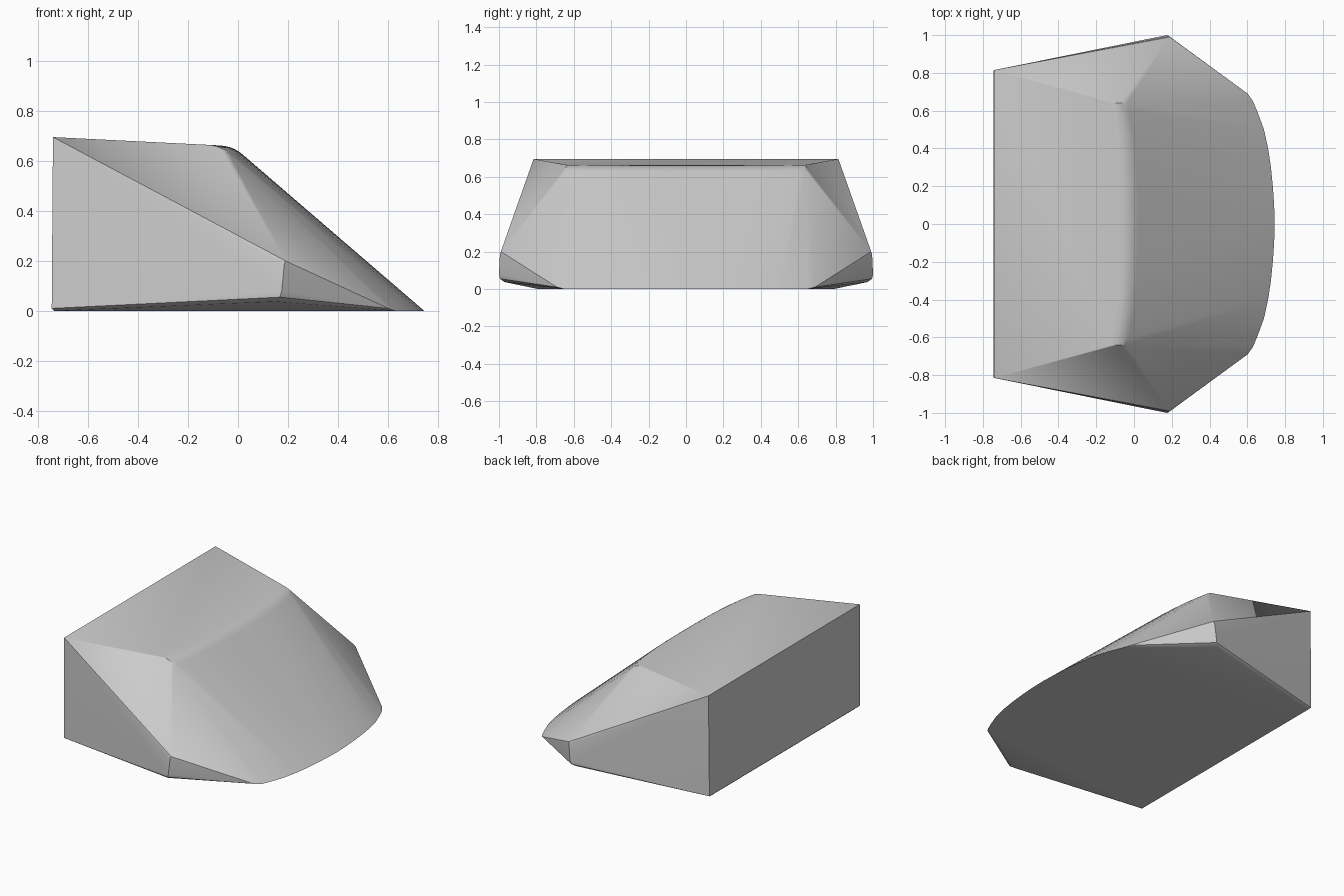
import bpy
import bmesh
from mathutils import Vector

cube = bpy.data.objects.get("Cube")
if cube:
    bpy.data.objects.remove(cube, do_unlink=True)

# Single body colour
grey = bpy.data.materials.new("plain_grey")
grey.use_nodes = True
GREY = (0.6, 0.6, 0.6, 1)
grey.diffuse_color = GREY
grey.node_tree.nodes["Principled BSDF"].inputs["Base Color"].default_value = GREY


def top_z(x):
    """Height of the gently sloping roof."""
    return 0.695 - 0.05 * (x + 0.74)


def crest(y, nose, steps=6):
    """Rounded bend between the roof and the sloping front."""
    x = -0.02 - 0.05 * (y / 0.64) ** 3
    corner = Vector((x, y, top_z(x)))
    back = Vector((x - 0.05, y, top_z(x - 0.05)))
    front = corner.lerp(nose, 0.05)
    for i in range(steps + 1):
        t = i / steps
        yield back.lerp(corner, t).lerp(corner.lerp(front, t), t)


# Half outline: rear corners, side tip, roof shoulder
points = [Vector(p) for p in (
    (-0.74, 0.815, 0.695), (-0.745, 0.812, 0.01), (-0.735, 0.79, 0),
    (0.19, 0.99, 0.2), (0.185, 0.995, 0.185), (0.175, 1, 0.08),
    (0.168, 0.995, 0.055), (0.15, 0.97, 0.037), (-0.15, 0.655, 0.664))]

# Curved nose edge and the bend above it
nose_edge = [(0.745, 0), (0.742, 0.1), (0.735, 0.2), (0.725, 0.3),
             (0.71, 0.4), (0.688, 0.5), (0.655, 0.59), (0.63, 0.65), (0.602, 0.69)]
for x, y in nose_edge:
    nose = Vector((x, y, 0 if y < 0.67 else 0.01))
    points.append(nose)
    points.extend(crest(y * 0.64 / 0.69, nose))

# Mirror across the middle and wrap into one solid
bm = bmesh.new()
for p in points:
    bm.verts.new(p)
    if p.y > 0:
        bm.verts.new((p.x, -p.y, p.z))
hull = bmesh.ops.convex_hull(bm, input=bm.verts)
bmesh.ops.delete(bm, geom=[v for v in bm.verts if not v.link_faces], context="VERTS")
bmesh.ops.dissolve_limit(bm, angle_limit=0.005, verts=bm.verts, edges=bm.edges)
bmesh.ops.recalc_face_normals(bm, faces=bm.faces)

mesh = bpy.data.meshes.new("wedge_body")
bm.to_mesh(mesh)
bm.free()
mesh.materials.append(grey)
body = bpy.data.objects.new("wedge_body", mesh)
bpy.context.collection.objects.link(body)

# Soft shading over the curved front, crisp outer edges
bpy.context.view_layer.objects.active = body
body.select_set(True)
bpy.ops.object.shade_smooth_by_angle(angle=0.45)
weighted = body.modifiers.new("weighted_normals", "WEIGHTED_NORMAL")
weighted.keep_sharp = True
